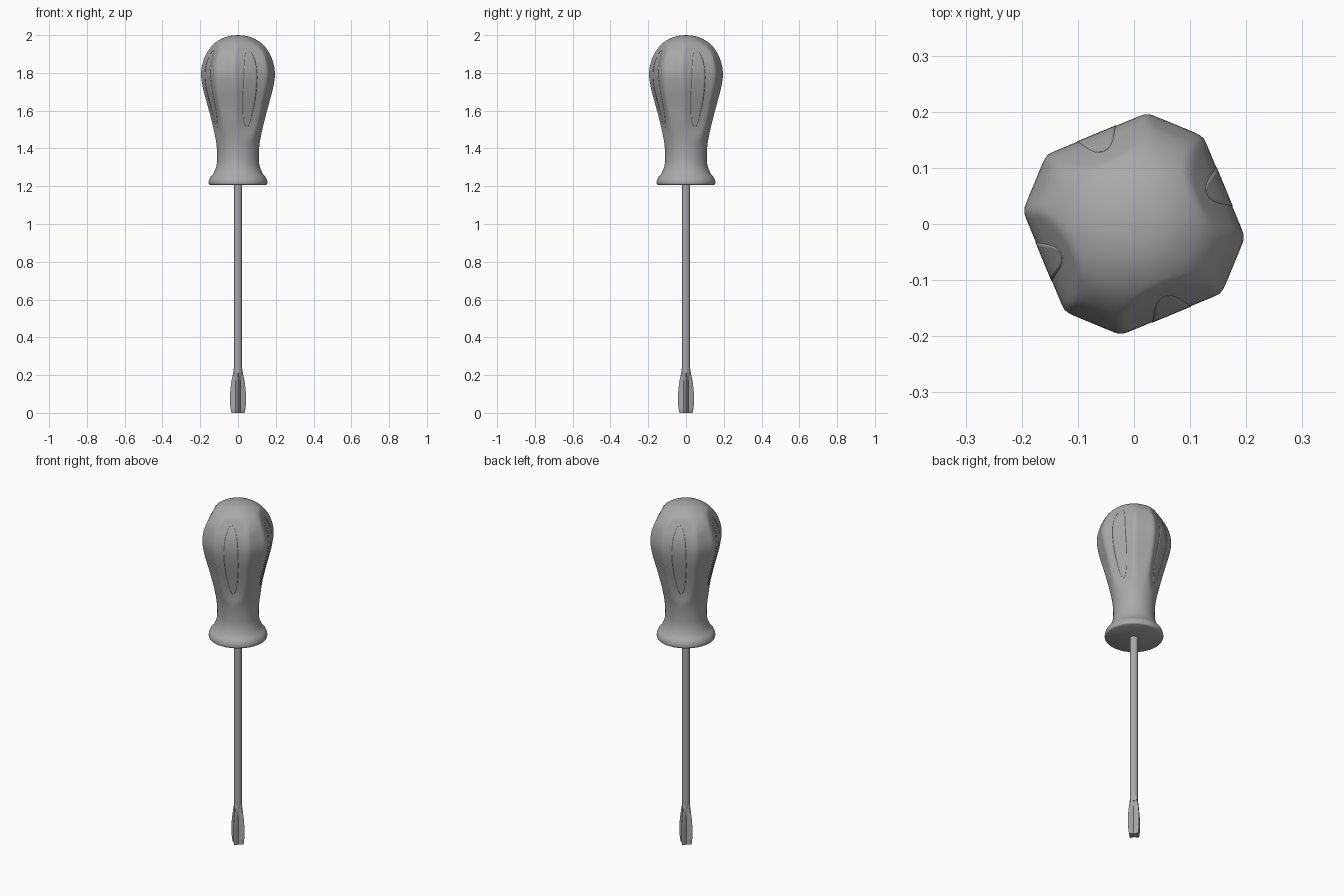
import bpy, bmesh, math
from mathutils import Vector

cube = bpy.data.objects.get("Cube")
if cube:
    bpy.data.objects.remove(cube, do_unlink=True)

grey = bpy.data.materials.new("mid_grey")
grey.use_nodes = True
grey.diffuse_color = (0.4, 0.4, 0.4, 1)
grey.node_tree.nodes["Principled BSDF"].inputs["Base Color"].default_value = (0.4, 0.4, 0.4, 1)


def finish(name, bm, angle=35):
    bmesh.ops.recalc_face_normals(bm, faces=bm.faces)
    mesh = bpy.data.meshes.new(name)
    bm.to_mesh(mesh)
    bm.free()
    mesh.materials.append(grey)
    obj = bpy.data.objects.new(name, mesh)
    bpy.context.collection.objects.link(obj)
    bpy.ops.object.select_all(action='DESELECT')
    obj.select_set(True)
    bpy.context.view_layer.objects.active = obj
    bpy.ops.object.shade_smooth_by_angle(angle=math.radians(angle))
    return obj


def smooth_rows(points, steps):
    """Catmull-Rom refinement of a list of profile rows."""
    pts = [Vector(p) for p in points]
    ext = [pts[0] * 2 - pts[1]] + pts + [pts[-1] * 2 - pts[-2]]
    rows = []
    for a, b, c, d in zip(ext, ext[1:], ext[2:], ext[3:]):
        for s in range(steps):
            t = s / steps
            rows.append((b * 2 + (c - a) * t + (a * 2 - b * 5 + c * 4 - d) * t**2
                         + (b * 3 - a - c * 3 + d) * t**3) / 2)
    return rows + [pts[-1]]


def loft(name, rows, radius, sides, angle=35):
    """Stack closed rings whose radius depends on the row and the angle."""
    bm = bmesh.new()
    rings = []
    for row in rows:
        ring = []
        for i in range(sides):
            a = math.tau * i / sides
            r = radius(row, a)
            ring.append(bm.verts.new((r * math.cos(a), r * math.sin(a), row[0])))
        rings.append(ring)
    for low, high in zip(rings, rings[1:]):
        for i in range(sides):
            j = (i + 1) % sides
            bm.faces.new((low[i], low[j], high[j], high[i]))
    bm.faces.new(rings[0])
    bm.faces.new(rings[-1])
    return finish(name, bm, angle)


def soft_min(a, b, k):
    h = max(k - abs(a - b), 0) / k
    return min(a, b) - h * h * k / 4


def off_axis(a, centre):
    """Angle from the nearest of four directions, quarter turns apart."""
    q = math.pi / 2
    return (a - centre + q / 2) % q - q / 2


# Handle: height, round radius, distance of the four flats
FLAT = math.radians(22.5)
profile = [
    (1.207, .148, .2), (1.212, .154, .2), (1.225, .155, .2), (1.245, .148, .19),
    (1.27, .129, .17), (1.31, .114, .15), (1.36, .11, .135), (1.43, .115, .12),
    (1.5, .129, .119), (1.58, .15, .133), (1.65, .17, .15), (1.72, .189, .166),
    (1.79, .2, .174), (1.85, .192, .167), (1.9, .171, .149), (1.95, .132, .125),
    (1.98, .088, .11), (1.995, .045, .1), (2.0, .001, .1)]
handle_rows = smooth_rows(profile, 4)


def handle_radius(row, a):
    z, r, flat = row
    k = .03 * r
    w = max(0, min((z - 1.42) / .2, (1.97 - z) / .1, 1))
    ridge = r * (1.04 - .08 * w) / math.cos(off_axis(a, FLAT + math.pi / 4))
    return soft_min(soft_min(r, ridge, k), flat / math.cos(off_axis(a, FLAT)), k)


loft("handle", handle_rows, handle_radius, 128, 50)


# Grip inlays lying on the four flats
def flat_distance(z):
    for a, b in zip(handle_rows, handle_rows[1:]):
        if a[0] <= z <= b[0]:
            return a[2] + (b[2] - a[2]) * (z - a[0]) / (b[0] - a[0])


for n in range(4):
    turn = FLAT + n * math.pi / 2
    out = Vector((math.cos(turn), math.sin(turn), 0))
    side = Vector((-out.y, out.x, 0))
    bm = bmesh.new()
    grid = []
    for i in range(33):
        v = -.998 * math.cos(math.pi * i / 32)
        z = 1.715 + .205 * v
        half = (.038 + .007 * v) * (1 - v * v) ** .5
        base = out * (flat_distance(z) + .001) + Vector((0, 0, z))
        grid.append([bm.verts.new(base + side * half * u / 4) for u in range(-4, 5)])
    for low, high in zip(grid, grid[1:]):
        for j in range(8):
            bm.faces.new((low[j], low[j + 1], high[j + 1], high[j]))
    inlay = finish(f"grip_inlay_{n + 1}", bm)
    solid = inlay.modifiers.new("thickness", 'SOLIDIFY')
    solid.thickness = .004
    solid.offset = -1 if inlay.data.polygons[100].normal.dot(out) > 0 else 1

# Shaft
loft("shaft", [(.2,), (1.22,)], lambda row, a: .022, 24)

# Cross tip: height, wing radius, flute radius
tip = [(0, .034, .018), (.01, .037, .018), (.05, .042, .018), (.1, .042, .018),
       (.16, .036, .018), (.2, .028, .019), (.235, .022, .022)]


def tip_radius(row, a):
    z, wing, flute = row
    a = abs(off_axis(a, 0))
    q = math.pi / 4
    peak = wing * 1.15
    line = peak * flute * math.sin(q) / (peak * math.sin(a) + flute * math.sin(q - a))
    return min(wing, line)


loft("cross_tip", smooth_rows(tip, 4), tip_radius, 48, 30)
